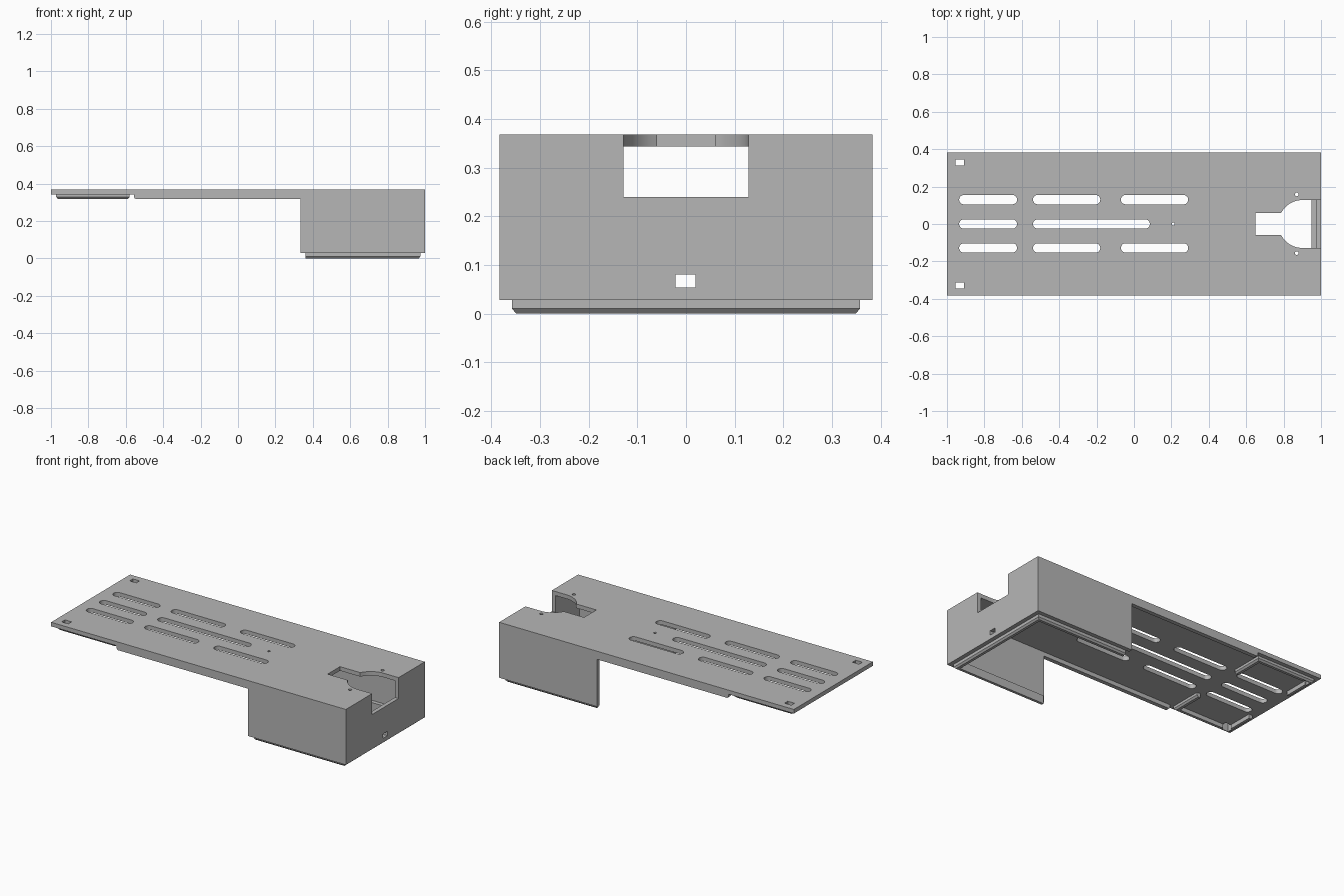
import bpy, bmesh, math
from mathutils import Vector

if "Cube" in bpy.data.objects:
    bpy.data.objects.remove(bpy.data.objects["Cube"], do_unlink=True)

grey = bpy.data.materials.new("plain_grey")
grey.use_nodes = True
grey.diffuse_color = (0.47, 0.47, 0.47, 1)
grey.node_tree.nodes["Principled BSDF"].inputs["Base Color"].default_value = (0.47, 0.47, 0.47, 1)

TOP, UNDER, RIM, FOOT = 0.368, 0.343, 0.318, 0.028   # height levels
HALF, WALL = 0.383, 0.025                            # half width, wall thickness


def add_object(name, bm):
    bmesh.ops.recalc_face_normals(bm, faces=bm.faces)
    mesh = bpy.data.meshes.new(name)
    bm.to_mesh(mesh)
    bm.free()
    mesh.materials.append(grey)
    obj = bpy.data.objects.new(name, mesh)
    bpy.context.collection.objects.link(obj)
    return obj


def prism(name, outline, lo, hi, axis="z"):
    """Extrude a 2D outline along z (outline in xy) or y (outline in xz)."""
    place = (lambda a, b, d: (a, b, d)) if axis == "z" else (lambda a, b, d: (a, d, b))
    bm = bmesh.new()
    ends = [[bm.verts.new(place(a, b, d)) for a, b in outline] for d in (lo, hi)]
    bm.faces.new(ends[0])
    bm.faces.new(ends[1])
    n = len(outline)
    for i in range(n):
        j = (i + 1) % n
        bm.faces.new((ends[0][i], ends[0][j], ends[1][j], ends[1][i]))
    return add_object(name, bm)


def rect(x0, x1, y0, y1):
    return [(x0, y0), (x1, y0), (x1, y1), (x0, y1)]


def arc(cx, cy, r, start, end, steps):
    return [(cx + r * math.cos(start + (end - start) * i / steps),
             cy + r * math.sin(start + (end - start) * i / steps)) for i in range(steps + 1)]


def slot(x0, x1, y, r=0.025):
    q = math.pi / 2
    return arc(x1 - r, y, r, -q, q, 10) + arc(x0 + r, y, r, q, 3 * q, 10)


def cut(target, cutter, keep=False):
    cutter.hide_render = True
    mod = target.modifiers.new("cut", "BOOLEAN")
    mod.operation, mod.solver, mod.object = "DIFFERENCE", "EXACT", cutter
    bpy.context.view_layer.objects.active = target
    bpy.ops.object.modifier_apply(modifier=mod.name)
    if not keep:
        bpy.data.objects.remove(cutter, do_unlink=True)


def lip(name, path, side, section):
    """Sweep a (inset, height) section along a right-angled path."""
    pts = [Vector(p) for p in path]
    normals = []
    for a, b in zip(pts, pts[1:]):
        d = (b - a).normalized()
        normals.append(Vector((-d.y, d.x)) * side)
    offsets = [normals[0]] + [m + n for m, n in zip(normals, normals[1:])] + [normals[-1]]
    bm = bmesh.new()
    rings = []
    for p, o in zip(pts, offsets):
        rings.append([bm.verts.new((*(p + o * inset), z)) for inset, z in section])
    n = len(section)
    for r0, r1 in zip(rings, rings[1:]):
        for i in range(n):
            j = (i + 1) % n
            bm.faces.new((r0[i], r0[j], r1[j], r1[i]))
    bm.faces.new(rings[0])
    bm.faces.new(rings[-1])
    return add_object(name, bm)


def lip_section(bottom, top):
    return [(0, top), (0, bottom + 0.01), (0.009, bottom), (WALL, bottom), (WALL, top)]


# Long cover with a deep box at one end, hollow from below
side_outline = [(-1, UNDER), (-0.555, UNDER)]
side_outline += arc(-0.545, RIM + 0.01, 0.01, math.pi, 1.5 * math.pi, 4)
side_outline += [(0.335, RIM), (0.335, FOOT), (1, FOOT), (1, TOP), (-1, TOP)]
cover = prism("cover_shell", side_outline, -HALF, HALF, "y")
cut(cover, prism("cavity", rect(-0.7, 1 - WALL, -0.2, UNDER), WALL - HALF, HALF - WALL, "y"))

# Rounded ventilation slots
for y in (-0.128, 0, 0.13):
    spans = [(-0.935, -0.625), (-0.54, 0.085 if y == 0 else -0.18)]
    if y:
        spans.append((-0.07, 0.29))
    for x0, x1 in spans:
        cut(cover, prism("slot", slot(x0, x1, y), 0.3, 0.5))

# Keyhole opening running out through the end wall
r = 0.128
a = math.asin(0.06 / r)
upper = [(0.65, 0.06)] + arc(0.9, 0, r, math.pi - a, math.pi / 2, 10) + [(1.1, r)]
opening = upper + [(x, -y) for x, y in reversed(upper)]
cut(cover, prism("opening", opening, 0.24, 0.5))

# Screw holes and the small port in the end wall
for y in (-0.156, 0.158):
    cut(cover, prism("screw_hole", arc(0.87, y, 0.01, 0, math.tau * 15 / 16, 15), 0.3, 0.5))
cut(cover, prism("light_hole", arc(0.21, 0, 0.008, 0, math.tau * 11 / 12, 11), 0.3, 0.5))
cut(cover, prism("port", rect(0.9, 1.1, -0.022, 0.02), 0.053, 0.08))

# Chamfered lip around the inside of the box foot
inner = HALF - WALL
lip("box_lip", [(0.36, -inner), (0.975, -inner), (0.975, inner), (0.36, inner)], 1,
    lip_section(0, 0.05))

# Chamfered lips and square holes at the two thin corners
for label, s in (("left", 1), ("right", -1)):
    corner = lip(label + "_corner_lip",
                 [(-0.58, s * 0.16), (-0.58, s * inner), (-0.972, s * inner), (-0.972, s * 0.16)],
                 s, lip_section(RIM, UNDER))
    y0, y1 = sorted((s * 0.313, s * 0.345))
    hole = prism("corner_hole", rect(-0.955, -0.91, y0, y1), 0.2, 0.5)
    cut(corner, hole, keep=True)
    cut(cover, hole)

# Smooth rounded cuts, sharp edges elsewhere
bpy.ops.object.select_all(action="DESELECT")
cover.select_set(True)
bpy.context.view_layer.objects.active = cover
bpy.ops.object.shade_smooth_by_angle(angle=math.radians(30))
